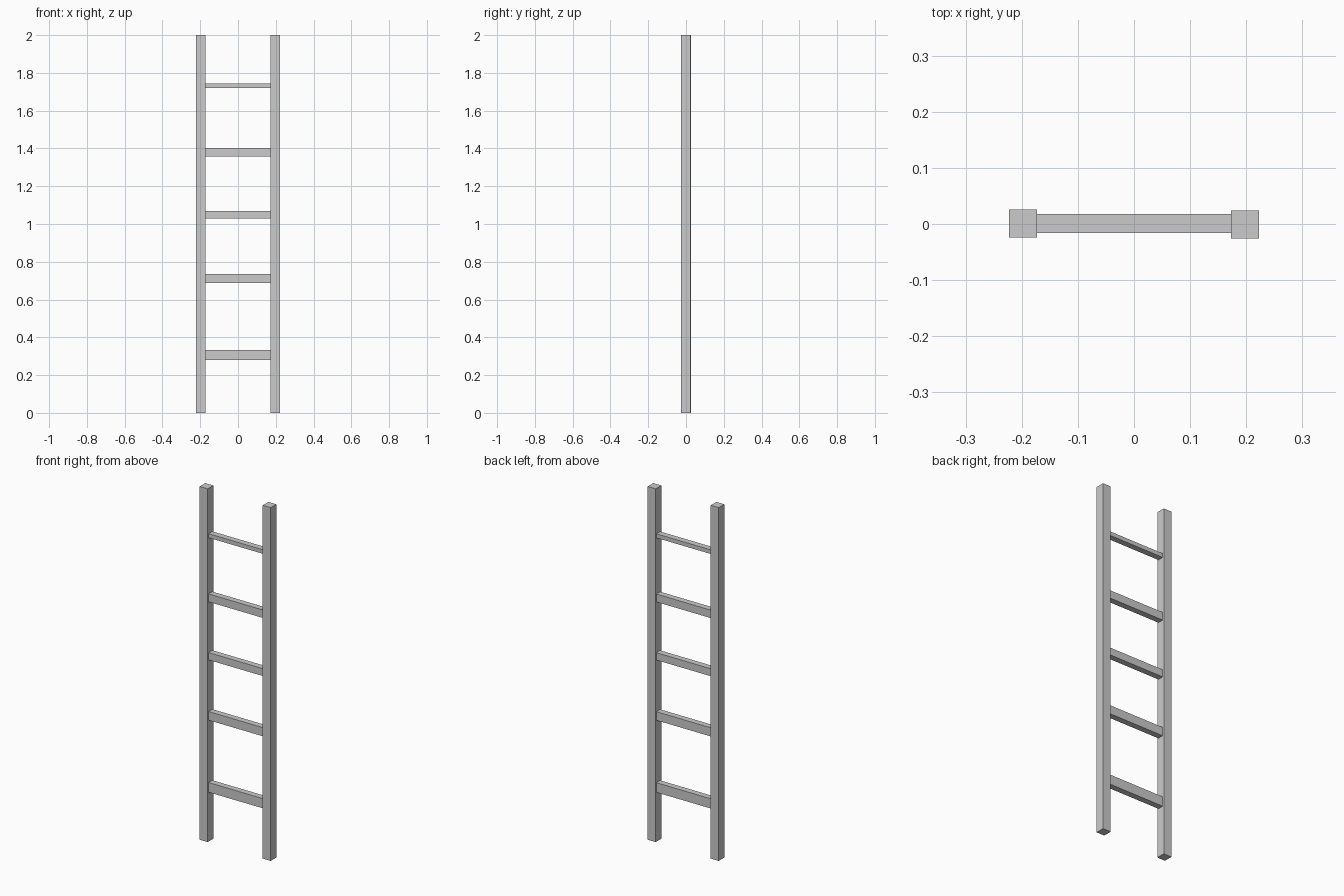
import bpy

if "Cube" in bpy.data.objects:
    bpy.data.objects.remove(bpy.data.objects["Cube"])


def box(name, x, y, z):
    """Add a box spanning the given (min, max) ranges."""
    spans = (x, y, z)
    bpy.ops.mesh.primitive_cube_add(size=1, location=[(a + b) / 2 for a, b in spans])
    ob = bpy.context.object
    ob.name = name
    ob.scale = [b - a for a, b in spans]
    bpy.ops.object.transform_apply(location=False, rotation=False, scale=True)
    return ob


# Two upright rails
box("left_rail", (-0.223, -0.173), (-0.024, 0.026), (0, 2))
box("right_rail", (0.173, 0.223), (-0.026, 0.024), (0, 2))

# Hand-cut rungs, uneven in height and spacing
rung_heights = [(0.279, 0.334), (0.687, 0.736), (1.028, 1.070),
                (1.357, 1.402), (1.720, 1.743)]
for i, z in enumerate(rung_heights, 1):
    box(f"rung_{i}", (-0.174, 0.174), (-0.016, 0.018), z)
